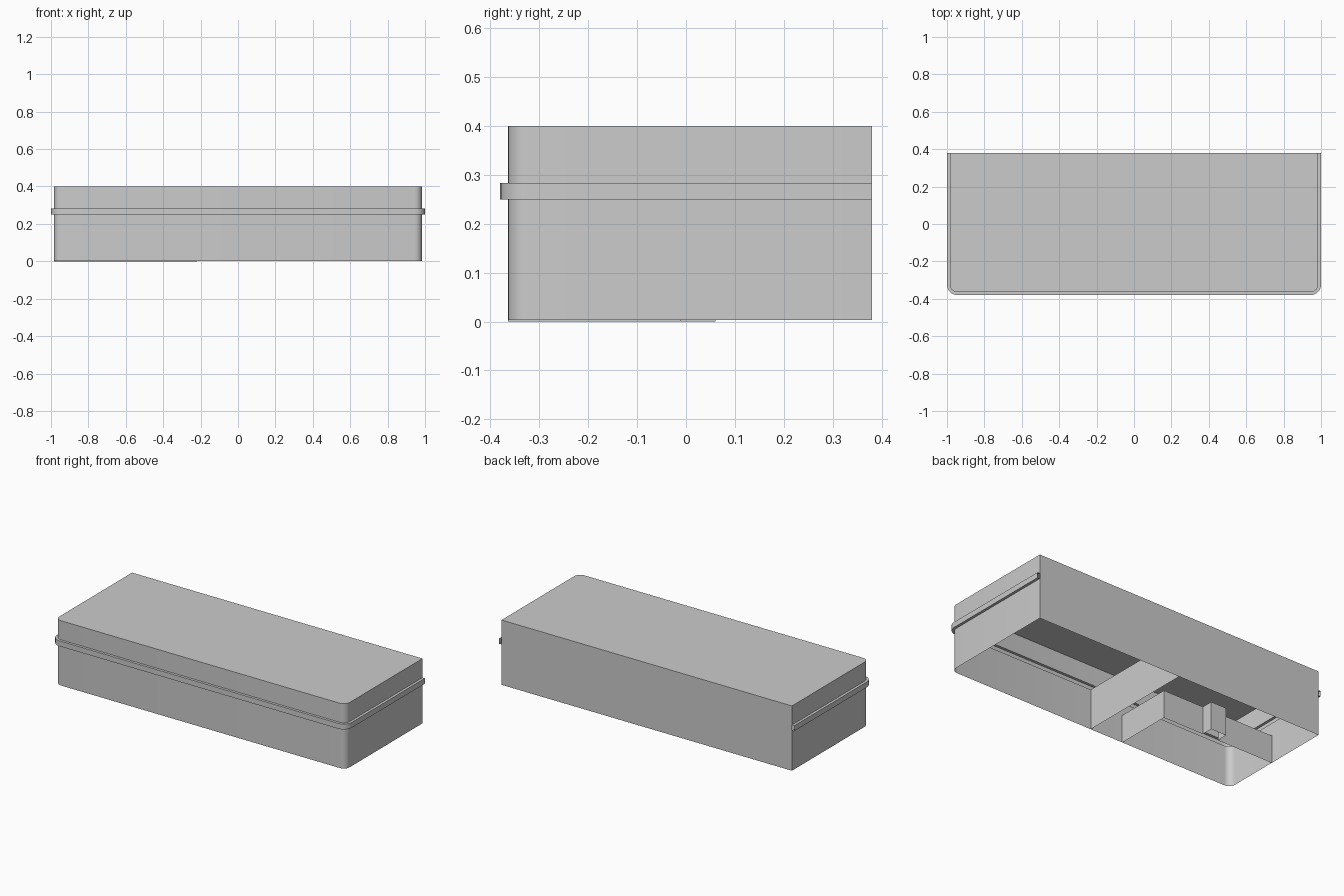
import bpy, math

if "Cube" in bpy.data.objects:
    bpy.data.objects.remove(bpy.data.objects["Cube"])

HX, FRONT, BACK = 1.0, -0.38, 0.38   # outer limits of the trim band
INSET = 0.016                        # walls sit back from the band
Z0, BAND_LO, BAND_HI, TOP = 0.003, 0.25, 0.283, 0.40
STEPS = 6


def outline(inset):
    """Open U path: back left, round front corners, back right."""
    hx, y, r = HX - inset, FRONT + inset, 0.056 - inset
    left = [(-hx, BACK)]
    for i in range(STEPS + 1):
        a = math.pi + i * math.pi / 2 / STEPS
        left.append((-hx + r + r * math.cos(a), y + r + r * math.sin(a)))
    return left + [(-px, py) for px, py in reversed(left)]


def add_mesh(name, verts, faces, smooth=False):
    me = bpy.data.meshes.new(name)
    me.from_pydata(verts, [], faces)
    me.update()
    ob = bpy.data.objects.new(name, me)
    bpy.context.collection.objects.link(ob)
    if smooth:
        bpy.ops.object.select_all(action='DESELECT')
        ob.select_set(True)
        bpy.context.view_layer.objects.active = ob
        bpy.ops.object.shade_smooth_by_angle(angle=math.radians(30))
    return ob


def loft(name, levels):
    """Skin the U path through (inset, z) levels."""
    verts, faces = [], []
    n = len(outline(0))
    for inset, z in levels:
        verts += [(x, y, z) for x, y in outline(inset)]
    for k in range(len(levels) - 1):
        for i in range(n - 1):
            a = k * n + i
            faces.append((a, a + 1, a + 1 + n, a + n))
    return add_mesh(name, verts, faces, True)


def upright(name, path, z0, z1):
    """Thin vertical panel along a plan path."""
    n = len(path)
    verts = [(x, y, z) for z in (z0, z1) for x, y in path]
    faces = [(i, i + 1, i + 1 + n, i + n) for i in range(n - 1)]
    return add_mesh(name, verts, faces)


# front and side walls, with the projecting band between the storeys
loft("outer_walls", [(INSET, Z0), (INSET, BAND_LO), (0, BAND_LO),
                     (0, BAND_HI), (INSET, BAND_HI), (INSET, TOP)])

# flat roof
plan = outline(INSET)
add_mesh("roof", [(x, y, TOP) for x, y in plan], [tuple(range(len(plan)))])

# plain back wall
hx = HX - INSET
upright("back_wall", [(hx, BACK), (-hx, BACK)], Z0, TOP)

# cross partition dividing the open interior
yf = FRONT + INSET
upright("cross_partition", [(0.0, yf), (0.0, BACK)], Z0, BAND_LO)

# low corner room wall with a small bay
upright("room_wall", [(-0.22, yf), (-0.22, -0.01), (-0.495, -0.01),
                      (-0.495, 0.06), (-0.60, 0.06), (-0.60, -0.01),
                      (-hx, -0.01)], 0.0, 0.17)
